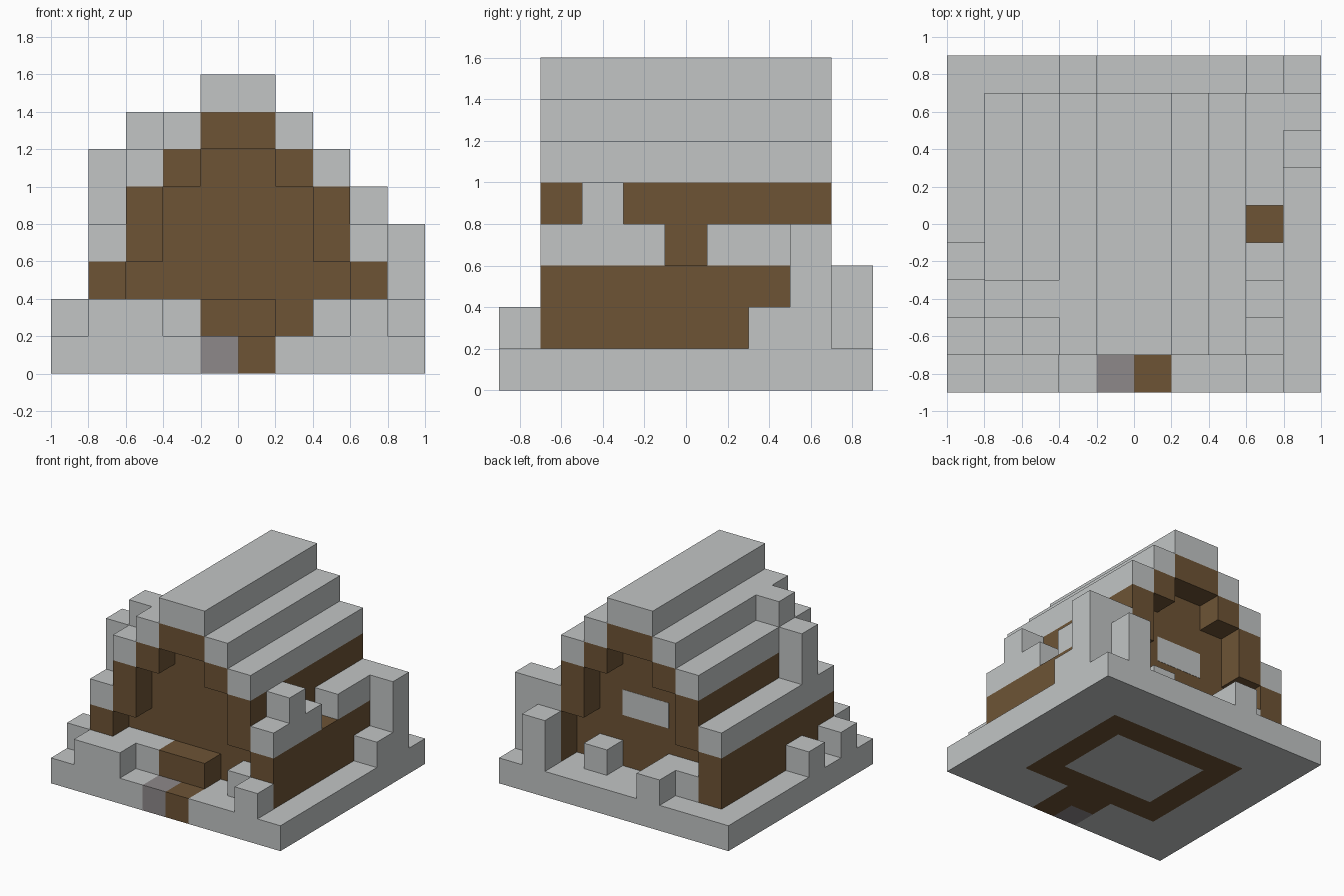
import bpy, bmesh
from mathutils import Matrix, Vector

cube = bpy.data.objects.get("Cube")
if cube:
    bpy.data.objects.remove(cube, do_unlink=True)

U = 0.2  # block size


def material(name, rgb):
    m = bpy.data.materials.new(name)
    m.use_nodes = True
    m.diffuse_color = (*rgb, 1)
    bsdf = next(n for n in m.node_tree.nodes if n.type == 'BSDF_PRINCIPLED')
    bsdf.inputs["Base Color"].default_value = (*rgb, 1)
    bsdf.inputs["Roughness"].default_value = 0.9
    return m


SNOW = material("snow", (0.54, 0.56, 0.56))
WOOD = material("brown wood", (0.155, 0.088, 0.036))
STONE = material("grey stone", (0.27, 0.25, 0.255))


def blocks(name, mat, boxes):
    """One object from boxes given as x, y, z start and x, y, z size in blocks."""
    bm = bmesh.new()
    for x, y, z, w, d, h in boxes:
        centre = Vector((x + w / 2 - 5, y + d / 2 - 4.5, z + h / 2)) * U
        size = Matrix.Diagonal((w * U, d * U, h * U, 1))
        bmesh.ops.create_cube(bm, size=1, matrix=Matrix.Translation(centre) @ size)
    me = bpy.data.meshes.new(name)
    bm.to_mesh(me)
    bm.free()
    me.materials.append(mat)
    ob = bpy.data.objects.new(name, me)
    bpy.context.collection.objects.link(ob)
    return ob


def mirrored(boxes):
    """Boxes plus their copies on the other side of the ridge."""
    return boxes + [(10 - x - w, y, z, w, d, h) for x, y, z, w, d, h in boxes]


# Ground slab with the foundation let into it
blocks("snow_ground", SNOW,
       mirrored([(0, 1, 0, 4, 1, 1), (0, 2, 0, 2, 5, 1)])
       + [(0, 0, 0, 4, 1, 1), (6, 0, 0, 4, 1, 1),
          (3, 3, 0, 4, 3, 1), (0, 7, 0, 10, 2, 1)])
blocks("foundation", WOOD,
       mirrored([(2, 2, 0, 1, 5, 1)])
       + [(3, 2, 0, 4, 1, 1), (3, 6, 0, 4, 1, 1), (4, 1, 0, 2, 1, 1)])
blocks("path_wood", WOOD, [(5, 0, 0, 1, 1, 1)])
blocks("path_stone", STONE, [(4, 0, 0, 1, 1, 1)])

# Gable walls, stepped inward under the roof
for name, y in (("front_wall", 2), ("back_wall", 6)):
    blocks(name, WOOD, [(2, y, 1, 6, 1, 2), (3, y, 3, 4, 1, 2), (4, y, 5, 2, 1, 1)])
blocks("side_walls", WOOD, mirrored([(2, 3, 1, 1, 3, 2)]))
blocks("front_step", WOOD, [(4, 1, 1, 2, 1, 1)])

# Thin back window pane
blocks("back_window", SNOW, [(4, 6.99, 3, 2, 0.02, 1)])

# Stepped timber roof
blocks("roof_timber", WOOD,
       mirrored([(1, 1, 1, 1, 7, 2), (2, 1, 3, 1, 7, 2), (3, 1, 5, 1, 7, 1)])
       + [(4, 1, 6, 2, 7, 1)])

# Snow on every roof step, with one bare spot on the left eave
blocks("roof_snow", SNOW,
       mirrored([(2, 1, 5, 1, 7, 1), (3, 1, 6, 1, 7, 1)])
       + [(1, 1, 3, 1, 7, 1), (8, 1, 3, 1, 3, 1),
          (8, 5, 3, 1, 3, 1), (4, 1, 7, 2, 7, 1)])
blocks("roof_snow_lumps", SNOW, [(1, 2, 4, 1, 1, 2), (2, 2, 6, 1, 1, 1), (8, 2, 4, 1, 1, 1)])

# Drifts around the cabin
blocks("front_drifts", SNOW,
       [(1, 0, 1, 2, 1, 1), (2, 1, 1, 2, 1, 1), (7, 1, 1, 1, 1, 1), (8, 0, 1, 1, 1, 1)])
blocks("right_drifts", SNOW, [(0, 1, 1, 1, 1, 1), (0, 3, 1, 1, 1, 1)])
blocks("left_drifts", SNOW, [(9, 6, 1, 1, 1, 1), (9, 7, 1, 1, 1, 3)])
blocks("back_drifts", SNOW,
       [(2, 7, 1, 2, 1, 1), (3, 8, 1, 1, 1, 1), (6, 7, 1, 1, 1, 1), (8, 8, 1, 1, 1, 2)])
